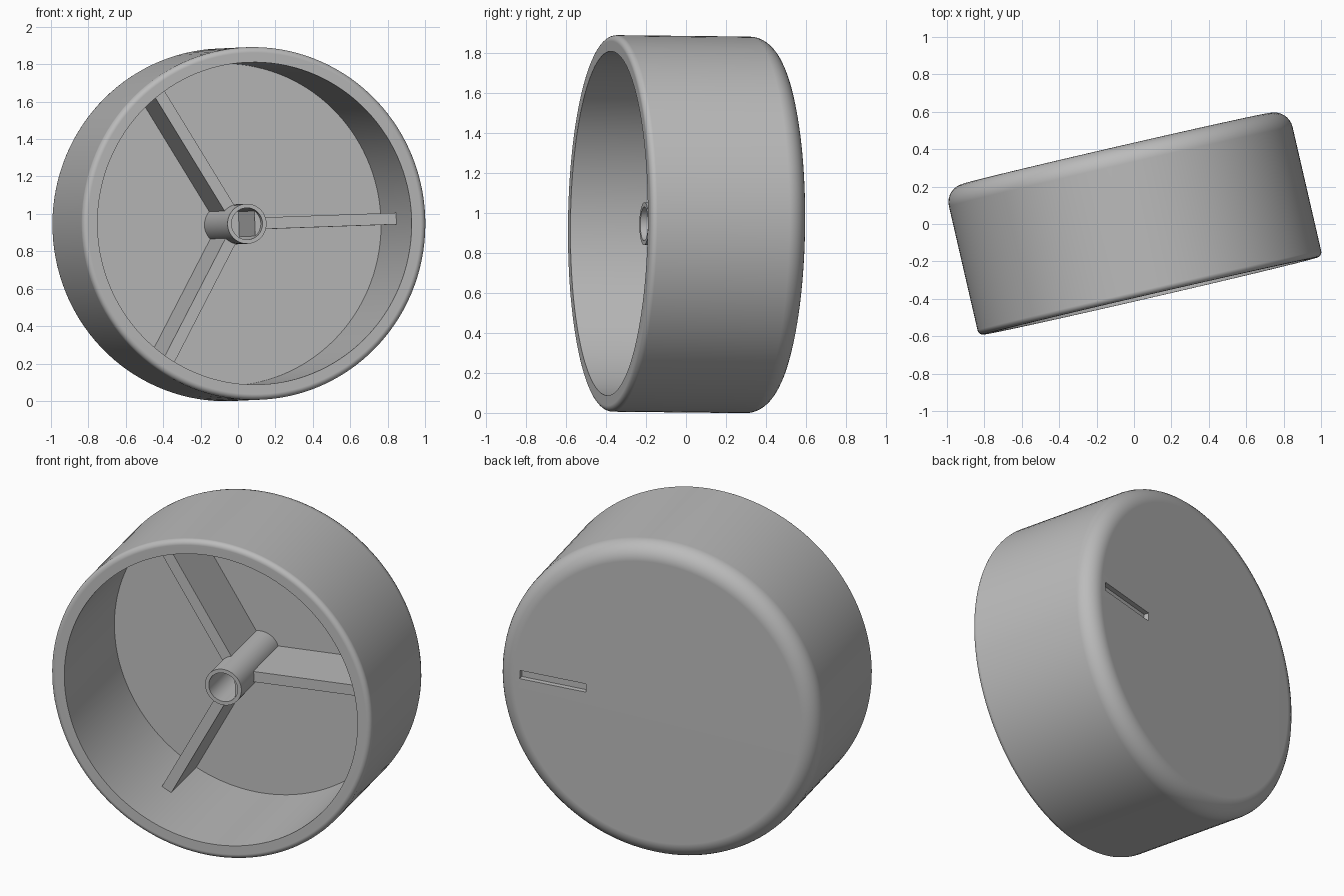
import bpy, bmesh
from math import radians, sin, cos, acos, pi
from mathutils import Matrix, Vector

if "Cube" in bpy.data.objects:
    bpy.data.objects.remove(bpy.data.objects["Cube"])

grey = bpy.data.materials.new("plain grey")
grey.use_nodes = True
colour = (0.5, 0.5, 0.5, 1)
grey.diffuse_color = colour
grey.node_tree.nodes["Principled BSDF"].inputs["Base Color"].default_value = colour

# Knob frame: local z runs along the shaft toward the open front
PLACE = (Matrix.Translation((0, 0, 0.945)) @ Matrix.Rotation(radians(13), 4, 'Z')
         @ Matrix.Rotation(radians(89.4), 4, 'X') @ Matrix.Rotation(radians(2), 4, 'Z'))
FRONT, BACK, WALL = 0.395, -0.415, 0.081
OUTER = 0.943
INNER = OUTER - WALL
FLOOR = BACK + WALL
HUB_FRONT, HUB_R, BORE_R = 0.215, 0.107, 0.085


def finish(name, bm):
    bmesh.ops.remove_doubles(bm, verts=bm.verts, dist=1e-5)
    bmesh.ops.recalc_face_normals(bm, faces=bm.faces)
    mesh = bpy.data.meshes.new(name)
    bm.to_mesh(mesh)
    bm.free()
    mesh.materials.append(grey)
    ob = bpy.data.objects.new(name, mesh)
    ob.matrix_world = PLACE
    bpy.context.collection.objects.link(ob)
    return ob


def smooth(ob):
    bpy.ops.object.select_all(action='DESELECT')
    ob.select_set(True)
    bpy.context.view_layer.objects.active = ob
    bpy.ops.object.shade_smooth_by_angle(angle=radians(30))
    mod = ob.modifiers.new("even shading", 'WEIGHTED_NORMAL')
    mod.keep_sharp = True


def arc(r, z, radius, start, end, steps=8):
    angles = [radians(start + (end - start) * i / steps) for i in range(steps + 1)]
    return [(r + radius * cos(a), z + radius * sin(a)) for a in angles]


def lathe(name, profile, steps):
    bm = bmesh.new()
    vs = [bm.verts.new((r, 0, z)) for r, z in profile]
    edges = [bm.edges.new(pair) for pair in zip(vs, vs[1:])]
    bmesh.ops.spin(bm, geom=vs + edges, cent=(0, 0, 0), axis=(0, 0, 1),
                   angle=2 * pi, steps=steps, use_merge=True)
    return finish(name, bm)


def box(name, low, high, turn=0):
    low, high = Vector(low), Vector(high)
    bm = bmesh.new()
    m = (Matrix.Rotation(turn, 4, 'Z') @ Matrix.Translation((low + high) / 2)
         @ Matrix.Diagonal((*(high - low), 1)))
    bmesh.ops.create_cube(bm, size=1, matrix=m)
    return finish(name, bm)


# Cup: rounded back edge, softly rounded rim, hollow front
soft, small = 0.1, 0.03
cup = lathe("knob_shell",
            [(0, BACK)] + arc(OUTER - soft, BACK + soft, soft, -90, 0)
            + arc(OUTER - small, FRONT - small, small, 0, 90)
            + [(INNER, FRONT), (INNER, FLOOR), (0, FLOOR)], 128)

# Pointer groove cut into the back face
cutter = box("groove_cutter", (0.42, -0.025, BACK - 0.1), (0.81, 0.025, BACK + 0.03))
cutter.hide_render = True
cut = cup.modifiers.new("pointer groove", 'BOOLEAN')
cut.operation, cut.solver, cut.object = 'DIFFERENCE', 'EXACT', cutter
bpy.context.view_layer.objects.active = cup
bpy.ops.object.modifier_apply(modifier=cut.name)
bpy.data.objects.remove(cutter)
smooth(cup)

# Hub tube with a blind bore
bore_end = HUB_FRONT - 0.42
hub = lathe("shaft_hub", [(HUB_R, FLOOR), (HUB_R, HUB_FRONT), (BORE_R, HUB_FRONT),
                          (BORE_R, bore_end), (0, bore_end)], 48)
smooth(hub)

# Flat key filling one side of the bore
half = acos(0.052 / BORE_R)
bm = bmesh.new()
angles = [-half + 2 * half * i / 10 for i in range(11)]
face = bm.faces.new([bm.verts.new((BORE_R * cos(a), BORE_R * sin(a), bore_end)) for a in angles])
raised = bmesh.ops.extrude_face_region(bm, geom=[face])["geom"]
bmesh.ops.translate(bm, vec=(0, 0, HUB_FRONT - 0.04 - bore_end),
                    verts=[g for g in raised if isinstance(g, bmesh.types.BMVert)])
finish("bore_flat", bm)

# Three ribs between hub and wall
for i in range(3):
    box(f"rib_{i + 1}", (HUB_R - 0.015, -0.031, FLOOR - 0.01),
        (INNER + 0.01, 0.031, 0.03), i * 2 * pi / 3)
